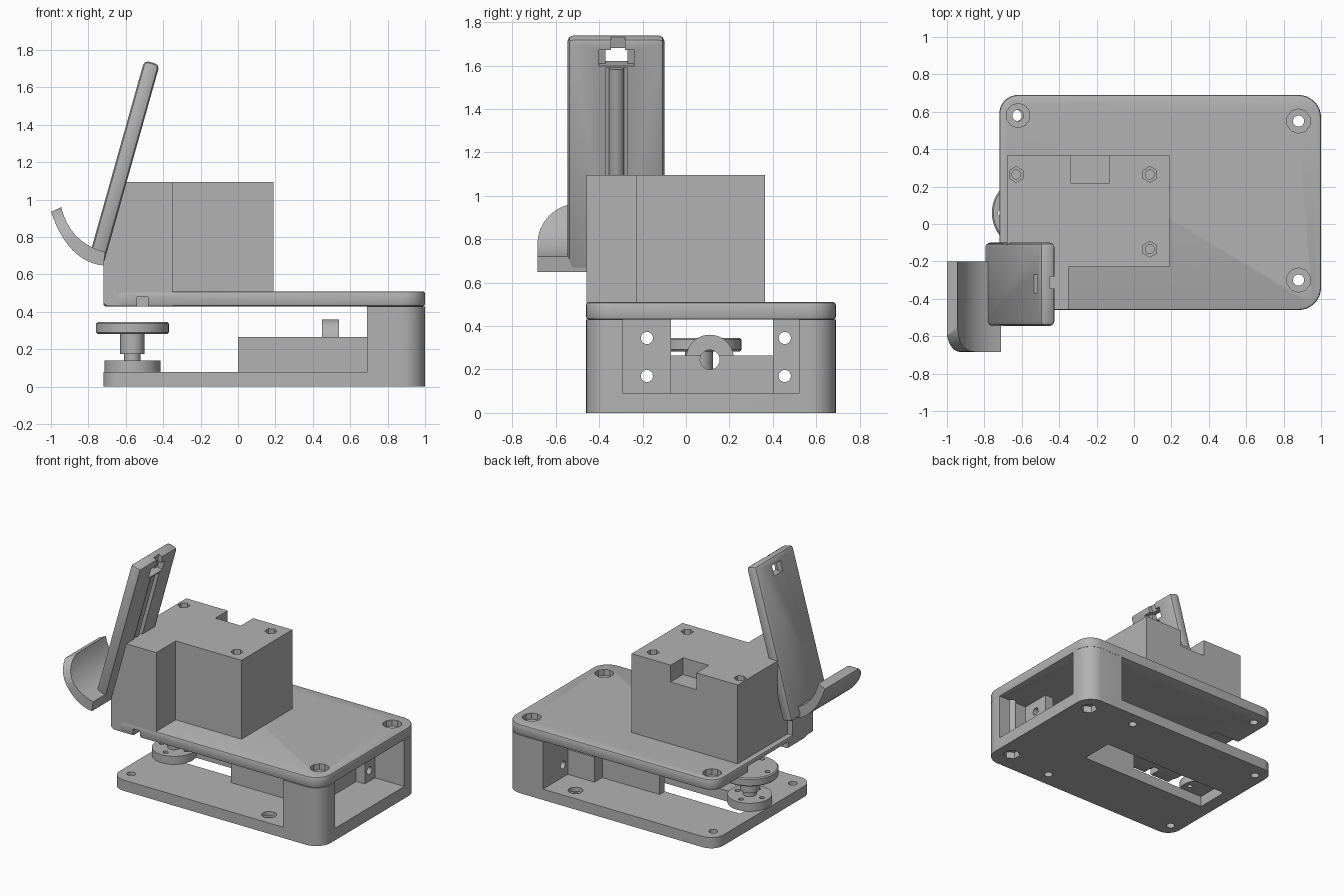
import bpy, bmesh, math
from mathutils import Matrix, Vector

if "Cube" in bpy.data.objects:
    bpy.data.objects.remove(bpy.data.objects["Cube"], do_unlink=True)

grey = bpy.data.materials.new("plain grey")
grey.use_nodes = True
grey.diffuse_color = (0.45, 0.45, 0.45, 1)
grey.node_tree.nodes["Principled BSDF"].inputs["Base Color"].default_value = (0.45, 0.45, 0.45, 1)


def make(name, bm):
    bmesh.ops.recalc_face_normals(bm, faces=bm.faces)
    mesh = bpy.data.meshes.new(name)
    bm.to_mesh(mesh)
    bm.free()
    mesh.materials.append(grey)
    ob = bpy.data.objects.new(name, mesh)
    bpy.context.collection.objects.link(ob)
    return ob


def box(name, x, y, z):
    bm = bmesh.new()
    size = [b - a for a, b in (x, y, z)]
    mid = [(a + b) / 2 for a, b in (x, y, z)]
    bmesh.ops.create_cube(bm, size=1, matrix=Matrix.Translation(mid) @ Matrix.Diagonal((*size, 1)))
    return make(name, bm)


def cyl(name, center, r, length, axis="Z", sides=32):
    bm = bmesh.new()
    rot = Matrix.Rotation(math.pi / 2, 4, "Y") if axis == "X" else Matrix.Identity(4)
    bmesh.ops.create_cone(bm, cap_ends=True, segments=sides, radius1=r, radius2=r, depth=length,
                          matrix=Matrix.Translation(center) @ rot)
    return make(name, bm)


def prism(name, points, lo, hi, axis):
    # Extrude a 2D outline along one axis; the outline uses the other two in order
    put = {"X": lambda a, b, h: (h, a, b), "Y": lambda a, b, h: (a, h, b), "Z": lambda a, b, h: (a, b, h)}[axis]
    bm = bmesh.new()
    face = bm.faces.new([bm.verts.new(put(a, b, lo)) for a, b in points])
    new = bmesh.ops.extrude_face_region(bm, geom=[face])["geom"]
    move = Vector(put(0, 0, hi - lo))
    bmesh.ops.translate(bm, vec=move, verts=[v for v in new if isinstance(v, bmesh.types.BMVert)])
    return make(name, bm)


def rounded(a0, a1, b0, b1, radii, n=8):
    # Rounded rectangle outline, radii ordered counter-clockwise from low-low
    corners = [(a0, b0, 1, 1), (a1, b0, -1, 1), (a1, b1, -1, -1), (a0, b1, 1, -1)]
    pts = []
    for i, ((a, b, sa, sb), r) in enumerate(zip(corners, radii)):
        if r == 0:
            pts.append((a, b))
            continue
        for k in range(n + 1):
            t = math.pi + (i + k / n) * math.pi / 2
            pts.append((a + sa * r + r * math.cos(t), b + sb * r + r * math.sin(t)))
    return pts


def bake(ob):
    graph = bpy.context.evaluated_depsgraph_get()
    mesh = bpy.data.meshes.new_from_object(ob.evaluated_get(graph))
    ob.modifiers.clear()
    ob.data = mesh


def carve(ob, cutters, op="DIFFERENCE"):
    for c in cutters:
        m = ob.modifiers.new("carve", "BOOLEAN")
        m.operation, m.object, m.solver = op, c, "EXACT"
        bake(ob)
        bpy.data.objects.remove(c, do_unlink=True)
    return ob


def bevel(ob, width, segments=2):
    m = ob.modifiers.new("bevel", "BEVEL")
    m.width, m.segments, m.limit_method, m.angle_limit = width, segments, "ANGLE", math.radians(50)
    bake(ob)


def hole(x, y, z0, z1, r, sides=24):
    return cyl("cutter", (x, y, (z0 + z1) / 2), r, z1 - z0, "Z", sides)


def curve(p, q, r, n=12):
    return [tuple((1 - t) ** 2 * a + 2 * t * (1 - t) * b + t * t * c for a, b, c in zip(p, q, r))
            for t in (k / n for k in range(n + 1))]


# Lower frame: floor plate with two end posts around a window
outline = rounded(-0.72, 1.0, -0.46, 0.69, (0.1, 0.12, 0.12, 0.1))
frame = prism("lower_frame", outline, 0, 0.43, "Z")
cuts = [box("cutter", (-1, 0.69), (-1, 1), (0.08, 0.6)),
        box("cutter", (0.6, 1.2), (-0.07, 0.40), (0.09, 0.6)),
        box("cutter", (0.76, 1.2), (-0.29, 0.52), (0.09, 0.6)),
        box("cutter", (-0.62, 0.45), (0, 0.25), (-0.1, 0.2))]
for y in (-0.18, 0.455):
    for z in (0.17, 0.345):
        cuts.append(cyl("cutter", (0.72, y, z), 0.028, 0.2, "X", 24))
for y in (-0.3, 0.55):
    cuts += [hole(0.88, y, -0.1, 0.6, 0.03), hole(0.88, y, -0.1, 0.05, 0.06, 6)]
for y in (-0.35, 0.58):
    cuts += [hole(-0.63, y, -0.1, 0.2, 0.03),
             hole(0.5, y, -0.1, 0.2, 0.03), hole(0.5, y, 0.05, 0.2, 0.05)]
carve(frame, cuts)

# Guide block on the floor, with a rear shoulder and a ring for the rod
guide = box("guide_block", (0, 0.69), (-0.08, 0.31), (0.08, 0.265))
shoulder = box("guide_shoulder", (0.47, 0.69), (0.31, 0.40), (0.08, 0.265))
ring = cyl("rod_ring", (0.495, 0.11, 0.25), 0.11, 0.09, "X", 40)
carve(guide, [box("cutter", (-0.1, 0.45), (0, 0.25), (0, 0.2)),
              cyl("cutter", (0.3, 0.11, 0.245), 0.045, 1.2, "X")])
carve(ring, [cyl("cutter", (0.495, 0.11, 0.245), 0.045, 0.3, "X")])

# Top plate with screw recesses
plate = prism("top_plate", outline, 0.43, 0.51, "Z")
bevel(plate, 0.012)
cuts = [box("cutter", (-0.8, -0.5), (-0.17, 0.3), (0.3, 0.48)),
        box("cutter", (-0.54, -0.48), (-0.6, -0.36), (0.3, 0.48))]
for x, y in ((-0.62, 0.58), (0.88, 0.55), (0.88, -0.3)):
    cuts += [hole(x, y, 0.3, 0.6, 0.03), hole(x, y, 0.465, 0.6, 0.065, 10)]
carve(plate, cuts)

# Tall housing with screw holes and a rear notch
housing = box("housing", (-0.68, 0.19), (-0.23, 0.365), (0.49, 1.095))
cuts = [box("cutter", (-0.34, -0.13), (0.22, 0.5), (0.97, 1.2))]
for x, y in ((-0.63, 0.265), (0.085, 0.265), (0.085, -0.135)):
    cuts += [hole(x, y, 0.95, 1.2, 0.024), hole(x, y, 1.05, 1.2, 0.042, 6)]
carve(housing, cuts)

# Side housing with a slanted face that carries the back rest
side = [(-0.70, 0.432), (-0.35, 0.432), (-0.35, 1.095), (-0.61, 1.095), (-0.72, 0.68), (-0.72, 0.45)]
side_housing = prism("side_housing", side, -0.458, -0.22, "Y")
carve(side_housing, [box("cutter", (-0.54, -0.48), (-0.6, -0.36), (0.3, 0.48))])

# Tilted back rest with a long groove, a window and a top notch
rest = box("back_rest", (-0.0425, 0.0425), (-0.545, -0.1), (0, 1.113))
bevel(rest, 0.025)
carve(rest, [box("cutter", (0.0, 0.1), (-0.37, -0.27), (0.1, 0.975)),
             box("cutter", (-0.1, 0.1), (-0.37, -0.27), (0.985, 1.06)),
             box("cutter", (0.0, 0.1), (-0.40, -0.24), (0.985, 1.06)),
             box("cutter", (0.01, 0.1), (-0.345, -0.28), (1.04, 1.2))])
tilt = Matrix.Translation((-0.761, 0, 0.662)) @ Matrix.Rotation(math.radians(15.7), 4, "Y")
rest.data.transform(tilt)

# Groove rod lying inside the back rest
rod = cyl("groove_rod", (0.004, -0.32, 0.53), 0.035, 0.87)
rod.data.transform(tilt)

# Curved hook at the foot of the rest, rounded on its free corner
hook_side = curve((-0.72, 0.648), (-0.91, 0.67), (-1.0, 0.935)) + \
    curve((-0.945, 0.96), (-0.90, 0.77), (-0.71, 0.72))
hook = prism("hook", hook_side, -0.69, -0.2, "Y")
carve(hook, [prism("cutter", rounded(-0.685, -0.1, 0.6, 0.965, (0.05, 0, 0, 0.19)), -1.2, -0.5, "X")],
      "INTERSECT")

# Spool: two discs on a stepped hub
px, py = -0.565, 0.06
lower_disc = cyl("lower_disc", (px, py, 0.11), 0.15, 0.06, sides=48)
neck = cyl("spool_neck", (px, py, 0.155), 0.045, 0.05)
hub = cyl("spool_hub", (px, py, 0.23), 0.065, 0.11)
upper_disc = cyl("upper_disc", (px, py, 0.314), 0.195, 0.062, sides=48)
bevel(upper_disc, 0.008, 1)
for disc, r in ((lower_disc, 0.1), (upper_disc, 0.145)):
    carve(disc, [hole(px + r * math.cos(a), py + r * math.sin(a), 0, 0.5, 0.018, 16)
                 for a in (math.pi / 2 * k for k in range(4))])

# Smooth shading with crisp edges
bpy.ops.object.select_all(action="DESELECT")
for ob in (frame, guide, shoulder, ring, plate, housing, side_housing, rest, rod, hook,
           lower_disc, neck, hub, upper_disc):
    ob.select_set(True)
    bpy.context.view_layer.objects.active = ob
bpy.ops.object.shade_smooth_by_angle(angle=math.radians(30))
